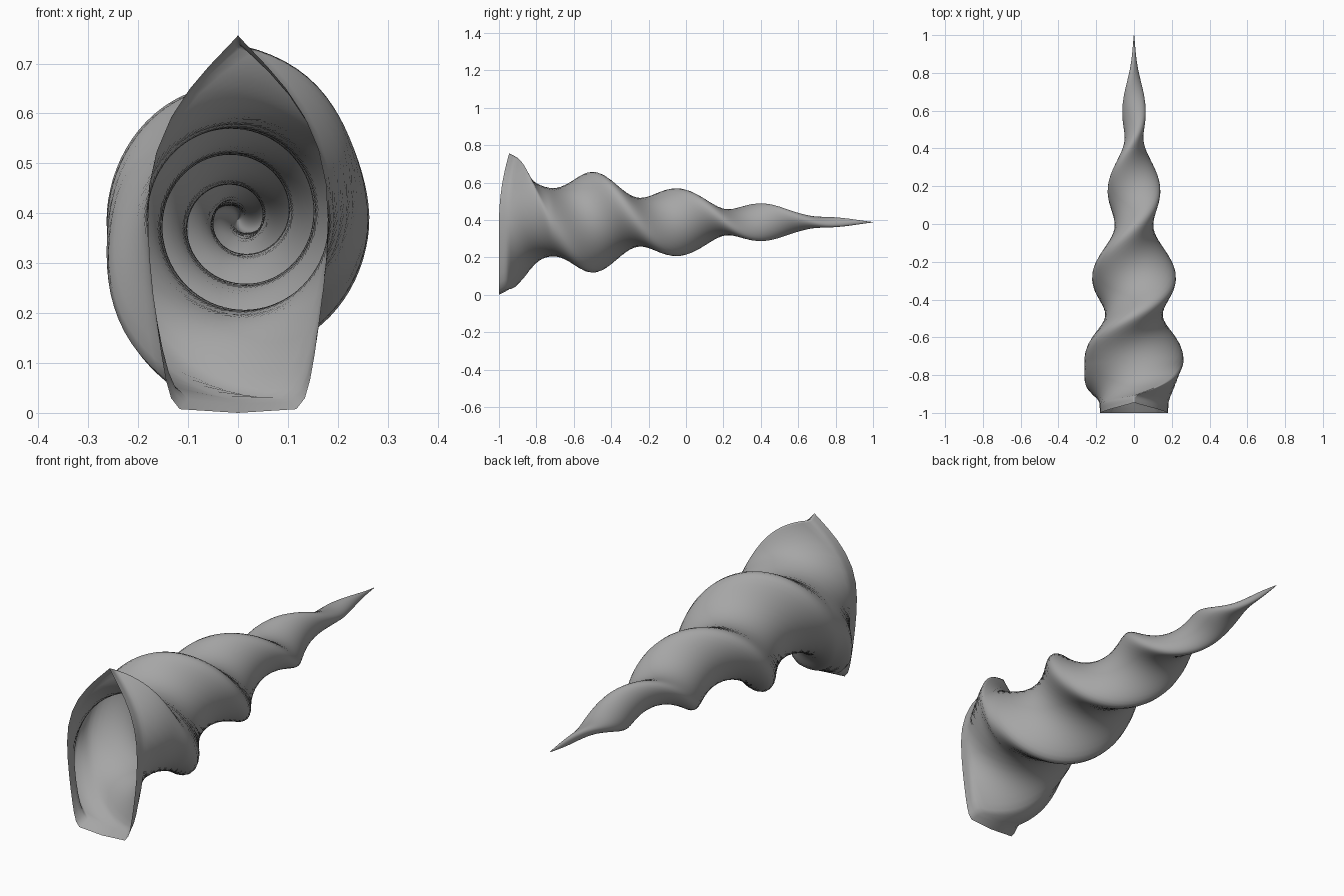
import bpy
import bmesh
import math

SIDES = 32
RINGS = 160
AXIS_HEIGHT = 0.388
TWIST = math.radians(385)

# Position along the shell, long radius, short radius
PROFILE = [
    (-1.0, 0.388, 0.18), (-0.9, 0.335, 0.185), (-0.8, 0.275, 0.187),
    (-0.7, 0.263, 0.182), (-0.5, 0.27, 0.155), (-0.27, 0.222, 0.133),
    (-0.03, 0.18, 0.105), (0.22, 0.135, 0.07), (0.45, 0.096, 0.05),
    (0.6, 0.068, 0.042), (0.7, 0.05, 0.03), (0.8, 0.031, 0.02),
    (0.9, 0.015, 0.01), (1.0, 0.001, 0.001),
]

existing = bpy.data.objects.get("Cube")
if existing:
    bpy.data.objects.remove(existing, do_unlink=True)


def slope(index, column):
    before = PROFILE[max(index - 1, 0)]
    after = PROFILE[min(index + 1, len(PROFILE) - 1)]
    return (after[column] - before[column]) / (after[0] - before[0])


def radius_at(y, column):
    """Smooth curve through the profile points."""
    i = 0
    while i < len(PROFILE) - 2 and y > PROFILE[i + 1][0]:
        i += 1
    start, end = PROFILE[i], PROFILE[i + 1]
    span = end[0] - start[0]
    t = (y - start[0]) / span
    ease = t * t * (3 - 2 * t)
    value = start[column] * (1 - ease) + end[column] * ease
    value += slope(i, column) * span * t * (1 - t) ** 2
    value -= slope(i + 1, column) * span * t * t * (1 - t)
    return max(value, 0.0005)


def section_point(y, u):
    """Oval section, twisted along the shell and pointed above at the mouth."""
    long_radius = radius_at(y, 1)
    short_radius = radius_at(y, 2)
    mouth = max(0.0, min(1.0, (-0.72 - y) / 0.28))
    c, s = math.cos(u), math.sin(u)
    power = 1 + mouth * c * (1.1 if c > 0 else 0.75)
    across = math.copysign(abs(s) ** power, s) * short_radius
    along = c * long_radius
    if c > 0:
        along *= 1 - 0.05 * mouth
    turn = TWIST * max(0.0, y + 0.955)
    x = across * math.cos(turn) + along * math.sin(turn)
    z = along * math.cos(turn) - across * math.sin(turn)
    lean = 0.055 * mouth * max(0.0, c) ** 2
    return x, y + lean, z + AXIS_HEIGHT


# Colour
horn_grey = bpy.data.materials.new("horn_grey")
horn_grey.use_nodes = True
colour = (0.38, 0.38, 0.38, 1)
horn_grey.diffuse_color = colour
horn_grey.node_tree.nodes["Principled BSDF"].inputs["Base Color"].default_value = colour

# Open twisted shell, swept from mouth to tip
bm = bmesh.new()
rings = []
for r in range(RINGS + 1):
    y = -1 + 2 * r / RINGS
    rings.append([bm.verts.new(section_point(y, math.tau * k / SIDES))
                  for k in range(SIDES)])
for near, far in zip(rings, rings[1:]):
    for k in range(SIDES):
        n = (k + 1) % SIDES
        bm.faces.new((near[k], near[n], far[n], far[k]))
bm.faces.new(rings[-1])
lowest = min(v.co.z for v in bm.verts)
for v in bm.verts:
    v.co.z -= lowest
for face in bm.faces:
    face.smooth = True

mesh = bpy.data.meshes.new("twisted_shell")
bm.to_mesh(mesh)
bm.free()
mesh.materials.append(horn_grey)
shell = bpy.data.objects.new("twisted_shell", mesh)
bpy.context.collection.objects.link(shell)
